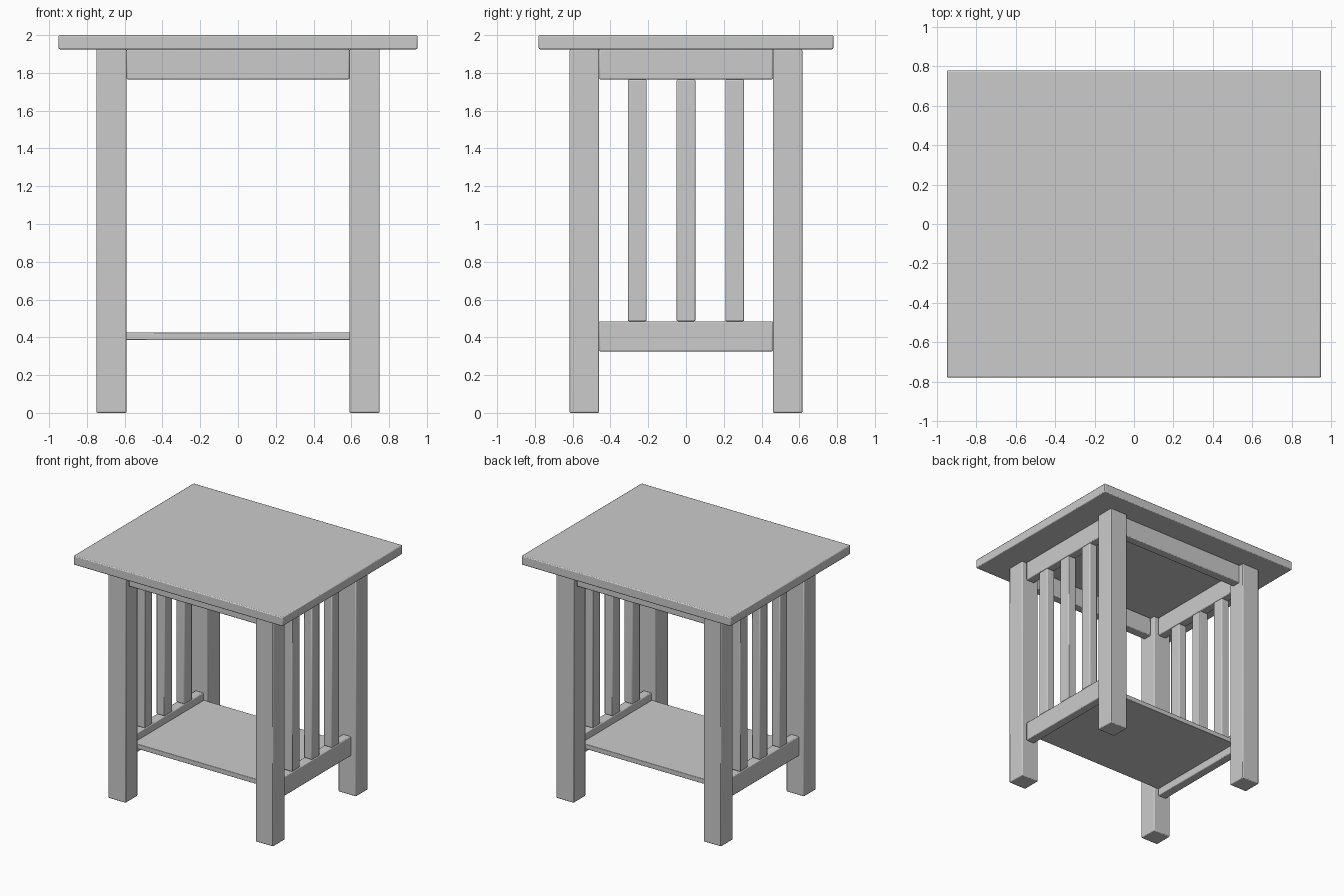
import bpy

cube = bpy.data.objects.get("Cube")
if cube:
    bpy.data.objects.remove(cube, do_unlink=True)

# One plain grey finish for the whole table
GREY = (0.6, 0.6, 0.6, 1.0)
grey = bpy.data.materials.new("plain grey")
grey.use_nodes = True
grey.diffuse_color = GREY
grey.node_tree.nodes["Principled BSDF"].inputs["Base Color"].default_value = GREY


def board(name, center, size, edge=0.007):
    """Box with softly eased edges."""
    bpy.ops.mesh.primitive_cube_add(size=1, location=center)
    ob = bpy.context.object
    ob.name = name
    ob.scale = size
    bpy.ops.object.transform_apply(location=False, rotation=False, scale=True)
    ob.data.materials.append(grey)
    bevel = ob.modifiers.new("eased edges", "BEVEL")
    bevel.width = edge
    bevel.segments = 2
    bpy.ops.object.shade_smooth_by_angle()
    return ob


TOP_Z = 1.925                    # underside of the table top
LEG_X, LEG_Y = 0.67, 0.538       # leg centres
LEG_W, LEG_D = 0.16, 0.156
RAIL_H, RAIL_T = 0.16, 0.075
SPAN_X = 2 * LEG_X - LEG_W       # clear distances between legs
SPAN_Y = 2 * LEG_Y - LEG_D
RAIL_Z = TOP_Z - RAIL_H / 2
LOW_Z = 0.405

# Top and lower shelf
board("table_top", (0, 0, (TOP_Z + 2) / 2), (1.9, 1.56, 2 - TOP_Z))
board("lower_shelf", (0, 0, LOW_Z), (2 * LEG_X - RAIL_T, SPAN_Y, 0.04), 0.004)

# Legs
for sx, side in ((1, "left"), (-1, "right")):
    for sy, end in ((-1, "front"), (1, "back")):
        board(f"{end}_{side}_leg", (sx * LEG_X, sy * LEG_Y, TOP_Z / 2),
              (LEG_W, LEG_D, TOP_Z))

# Rails under the top, front and back
for sy, end in ((-1, "front"), (1, "back")):
    board(f"{end}_rail", (0, sy * LEG_Y, RAIL_Z), (SPAN_X, RAIL_T, RAIL_H))

# Side frames: upper rail, lower rail and three slats
slat_bottom = LOW_Z + RAIL_H / 2
slat_top = TOP_Z - RAIL_H
for sx, side in ((1, "left"), (-1, "right")):
    x = sx * LEG_X
    board(f"{side}_upper_rail", (x, 0, RAIL_Z), (RAIL_T, SPAN_Y, RAIL_H))
    board(f"{side}_lower_rail", (x, 0, LOW_Z), (RAIL_T, SPAN_Y, RAIL_H))
    for i in (-1, 0, 1):
        board(f"{side}_slat_{i + 2}", (x, i * 0.258, (slat_bottom + slat_top) / 2),
              (RAIL_T, 0.1, slat_top - slat_bottom))
